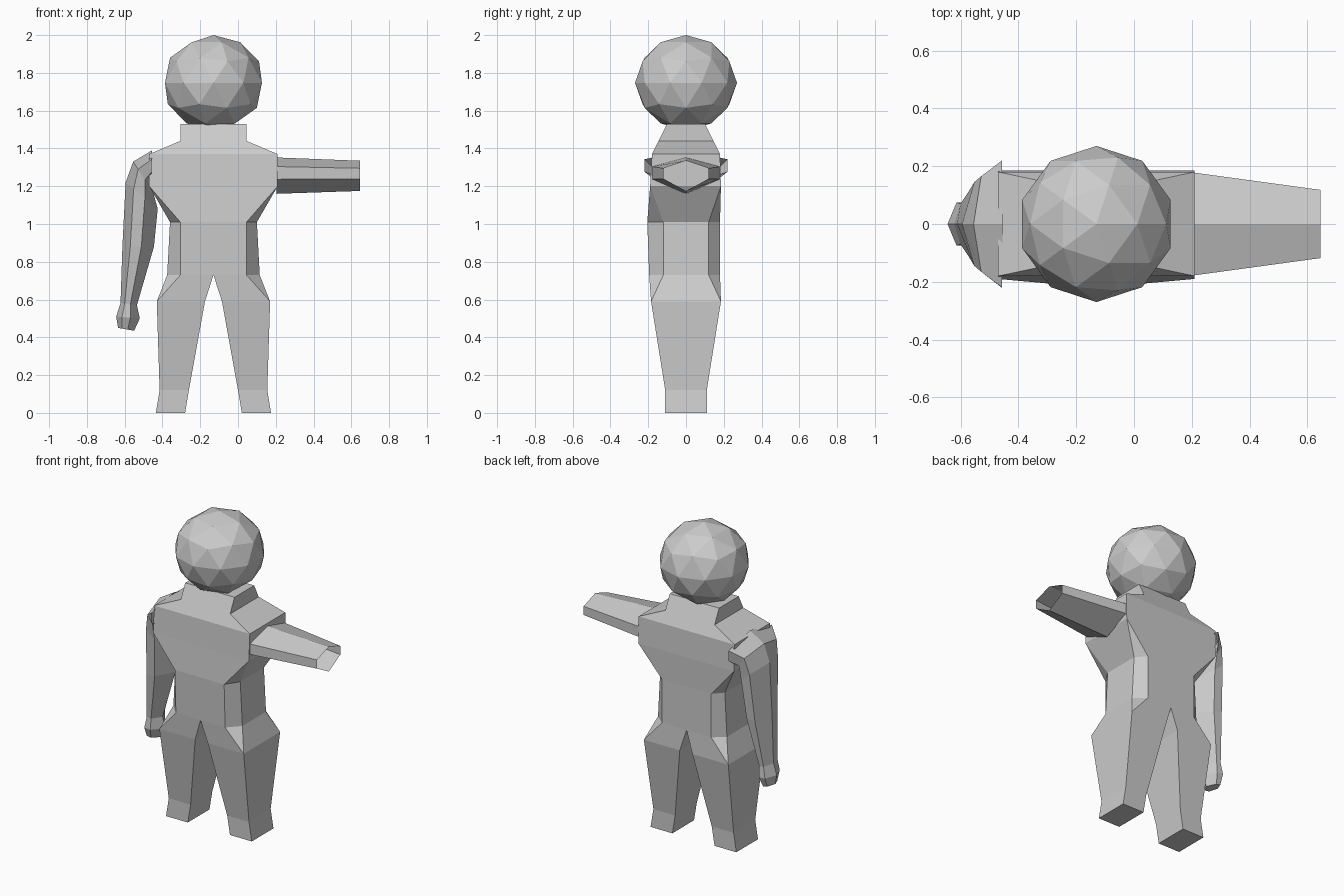
import bpy
import bmesh
from mathutils import Vector

cube = bpy.data.objects.get("Cube")
if cube:
    bpy.data.objects.remove(cube, do_unlink=True)

BODY_X = -0.13

# Single clay colour
clay = bpy.data.materials.new("grey_clay")
clay.use_nodes = True
clay.diffuse_color = (0.6, 0.6, 0.6, 1)
clay.node_tree.nodes["Principled BSDF"].inputs["Base Color"].default_value = (0.6, 0.6, 0.6, 1)


def finish(name, bm, x=0.0, z=0.0):
    bmesh.ops.remove_doubles(bm, verts=bm.verts, dist=0.0005)
    bmesh.ops.recalc_face_normals(bm, faces=bm.faces)
    mesh = bpy.data.meshes.new(name)
    bm.to_mesh(mesh)
    bm.free()
    mesh.materials.append(clay)
    ob = bpy.data.objects.new(name, mesh)
    ob.location = (x, 0, z)
    bpy.context.collection.objects.link(ob)
    return ob


def bridge(bm, a, b, closed):
    n = len(a)
    for i in range(n if closed else n - 1):
        j = (i + 1) % n
        bm.faces.new((a[i], a[j], b[j], b[i]))


def ring(bm, points):
    return [bm.verts.new(p) for p in points]


def half_section(z, inner, corner, front, back, side=None, side_y=None):
    """Half outline from front middle round the side to back middle."""
    side = corner if side is None else side
    sf, sb = (-side_y, side_y) if side_y else (-front, back)
    return [(inner, -front, z), (corner, -front, z), (side, sf, z),
            (side, sb, z), (corner, back, z), (inner, back, z)]


# Torso and legs: one half lofted downwards, then mirrored
bm = bmesh.new()
torso = [
    half_section(1.53, 0, 0.175, 0.10, 0.10),
    half_section(1.44, 0, 0.175, 0.145, 0.145),
    half_section(1.37, 0, 0.34, 0.18, 0.18),
    half_section(1.20, 0, 0.34, 0.19, 0.185),
    half_section(1.01, 0, 0.175, 0.205, 0.18, 0.23, 0.12),
    half_section(0.73, 0, 0.175, 0.195, 0.18, 0.245, 0.12),
]
leg = [
    half_section(0.59, 0.045, 0.30, 0.185, 0.185),
    half_section(0.12, 0.13, 0.285, 0.11, 0.11),
    half_section(0.00, 0.15, 0.305, 0.11, 0.11),
]
rings = [ring(bm, s) for s in torso + leg]
for k, (a, b) in enumerate(zip(rings, rings[1:])):
    bridge(bm, a, b, closed=k >= len(torso) - 1)
bm.faces.new(rings[0])
bm.faces.new(rings[-1])
body = finish("torso_and_legs", bm, BODY_X)
mirror = body.modifiers.new("mirror", "MIRROR")
mirror.use_clip = True

# Head
bm = bmesh.new()
bmesh.ops.create_icosphere(bm, subdivisions=2, radius=0.27)
bmesh.ops.scale(bm, vec=(1, 1, 0.935), verts=bm.verts)
finish("head", bm, BODY_X, 1.7475)


def arm(name, sections, cap_end):
    """Six-sided tube; each section is (outer x, outer z, inner x, inner z, half depth)."""
    bm = bmesh.new()
    loops = []
    for ox, oz, ix, iz, d in sections:
        o, i = Vector((ox, 0, oz)), Vector((ix, 0, iz))
        u, v = o.lerp(i, 0.25), o.lerp(i, 0.6)
        y = Vector((0, d, 0))
        loops.append(ring(bm, (o, u + y, v + y, i, v - y, u - y)))
    for a, b in zip(loops, loops[1:]):
        bridge(bm, a, b, True)
    if cap_end:
        bm.faces.new(loops[-1])
    return finish(name, bm)


# Raised left arm, open at the wrist
arm("left_arm", [(0.205, 1.352, 0.205, 1.16, 0.178),
                 (0.645, 1.335, 0.645, 1.175, 0.118)], False)

# Hanging right arm with flared shoulder, wrist and fist
arm("right_arm", [
    (-0.455, 1.39, -0.46, 1.20, 0.22),
    (-0.555, 1.33, -0.45, 1.17, 0.165),
    (-0.595, 1.22, -0.425, 1.08, 0.145),
    (-0.612, 0.88, -0.445, 0.88, 0.115),
    (-0.622, 0.58, -0.535, 0.57, 0.07),
    (-0.645, 0.51, -0.52, 0.50, 0.075),
    (-0.635, 0.45, -0.55, 0.435, 0.05),
], True)
